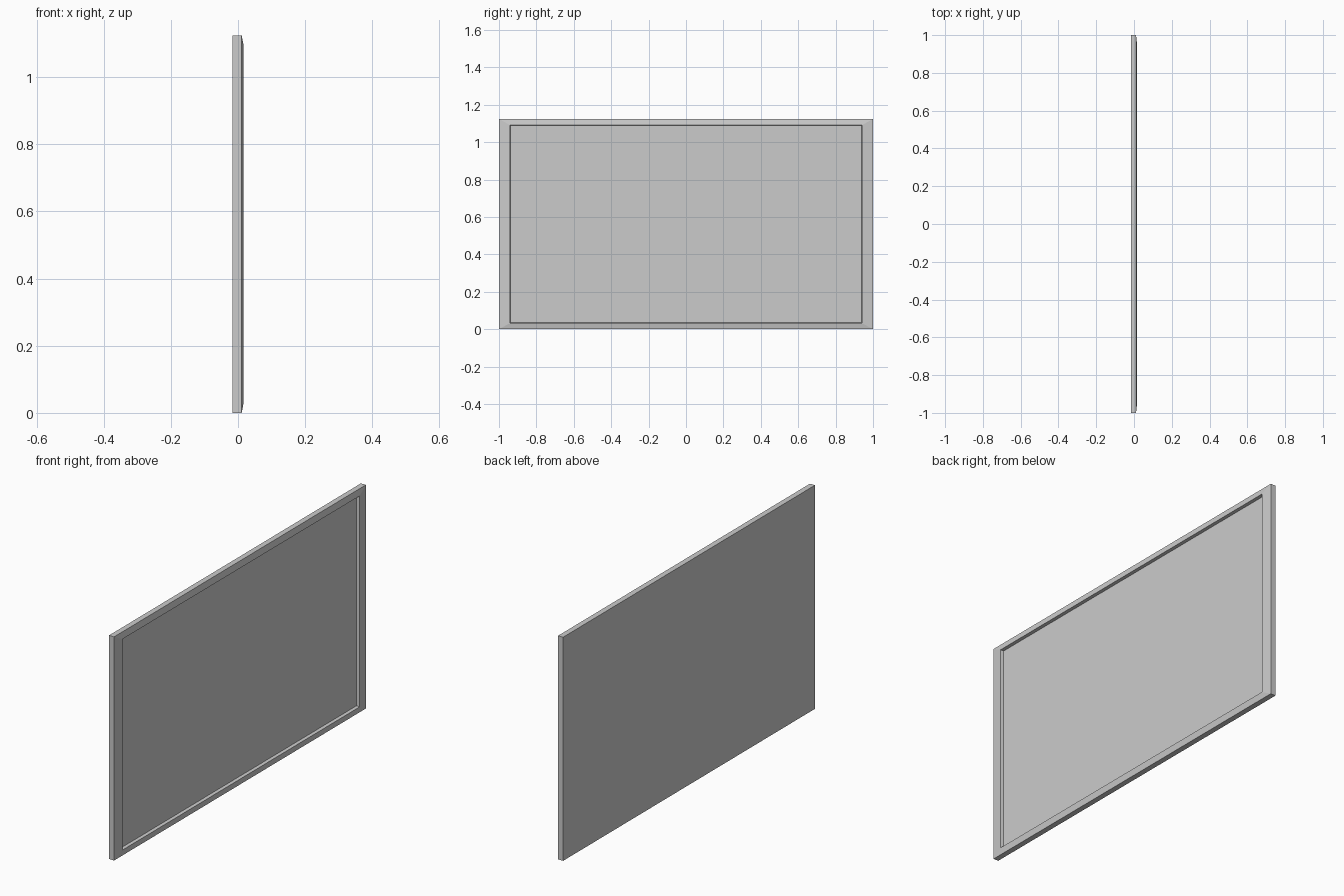
import bpy, bmesh

if "Cube" in bpy.data.objects:
    bpy.data.objects.remove(bpy.data.objects["Cube"])

H = 1.124
BACK, EDGE, LIP, SCREEN = -0.017, 0.011, 0.017, 0.002


def ring(bm, x, iy, iz):
    """Upright rectangle at depth x, inset from the outer outline."""
    y = 1 - iy
    return [bm.verts.new((x, a, b)) for a, b in
            ((-y, iz), (y, iz), (y, H - iz), (-y, H - iz))]


def finish(bm, name):
    bmesh.ops.recalc_face_normals(bm, faces=bm.faces)
    mesh = bpy.data.meshes.new(name)
    bm.to_mesh(mesh)
    bm.free()
    bpy.context.collection.objects.link(bpy.data.objects.new(name, mesh))


# Panel: flat back, straight sides, sloped bezel, recess wall and screen
bm = bmesh.new()
rings = [ring(bm, *r) for r in (
    (BACK, 0, 0),
    (EDGE, 0, 0),
    (LIP, 0.058, 0.032),
    (SCREEN, 0.061, 0.035),
)]
bm.faces.new(rings[0])
for a, b in zip(rings, rings[1:]):
    for i in range(4):
        j = (i + 1) % 4
        bm.faces.new((a[i], a[j], b[j], b[i]))
bm.faces.new(rings[-1])
finish(bm, "display_panel")
